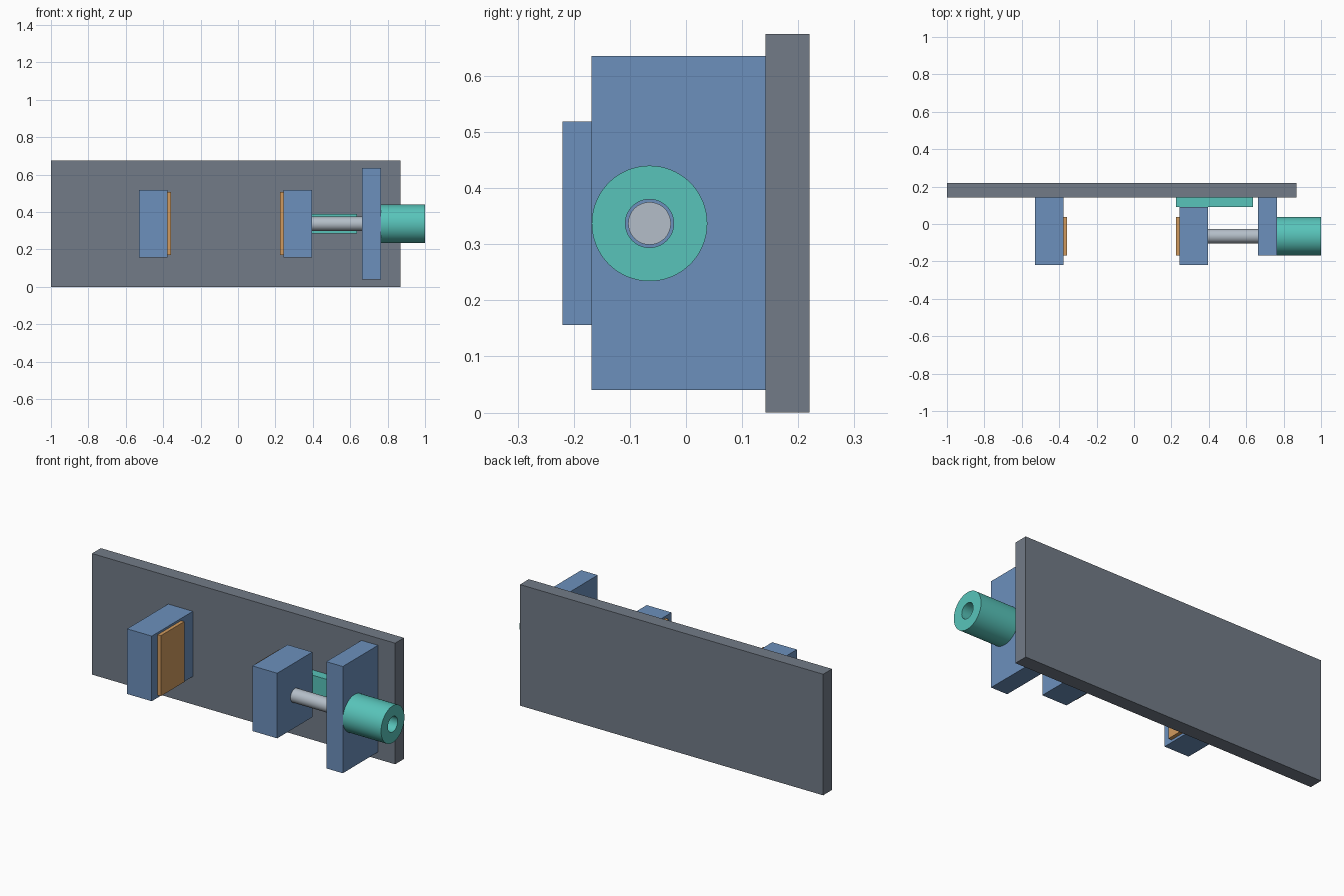
import bpy, bmesh, math
from mathutils import Matrix, Vector

if "Cube" in bpy.data.objects:
    bpy.data.objects.remove(bpy.data.objects["Cube"])


def material(name, hexcode):
    def lin(c):
        return c / 12.92 if c <= 0.04045 else ((c + 0.055) / 1.055) ** 2.4
    rgb = [lin(int(hexcode[i:i + 2], 16) / 255) for i in (0, 2, 4)]
    m = bpy.data.materials.new(name)
    m.diffuse_color = (*rgb, 1)
    m.use_nodes = True
    m.node_tree.nodes["Principled BSDF"].inputs["Base Color"].default_value = m.diffuse_color
    return m


GREY = material("plate grey", "727B87")
BLUE = material("block blue", "6C90BC")
TEAL = material("cylinder teal", "58C4BA")
ORANGE = material("pad orange", "D09A5E")
SILVER = material("rod silver", "B4BEC8")

AXIS_Y, AXIS_Z = -0.065, 0.337   # centre line of rod and cylinder
BORE = 0.043


def finish(name, bm, mat, smooth=False):
    bmesh.ops.recalc_face_normals(bm, faces=bm.faces)
    me = bpy.data.meshes.new(name)
    bm.to_mesh(me)
    bm.free()
    me.materials.append(mat)
    ob = bpy.data.objects.new(name, me)
    bpy.context.collection.objects.link(ob)
    if smooth:
        bpy.ops.object.select_all(action='DESELECT')
        ob.select_set(True)
        bpy.context.view_layer.objects.active = ob
        bpy.ops.object.shade_smooth_by_angle(angle=math.radians(35))
    return ob


def box(name, x, y, z, mat):
    bm = bmesh.new()
    bmesh.ops.create_cube(bm, size=1)
    for v in bm.verts:
        v.co = [r[0] + (c + 0.5) * (r[1] - r[0]) for r, c in zip((x, y, z), v.co)]
    return finish(name, bm, mat)


def lathe(name, profile, mat, closed=False, steps=64):
    """Spin (x, radius) points around the shared centre line."""
    bm = bmesh.new()
    vs = [bm.verts.new((x, AXIS_Y, AXIS_Z + r)) for x, r in profile]
    es = [bm.edges.new(p) for p in zip(vs, vs[1:])]
    if closed:
        es.append(bm.edges.new((vs[-1], vs[0])))
    bmesh.ops.spin(bm, geom=vs + es, cent=(0, AXIS_Y, AXIS_Z), axis=(1, 0, 0),
                   angle=2 * math.pi, steps=steps)
    bmesh.ops.remove_doubles(bm, verts=bm.verts, dist=1e-5)
    return finish(name, bm, mat, smooth=True)


# Back plate
box("back_plate", (-1, 0.87), (0.142, 0.22), (0, 0.675), GREY)

# Jaws with their grip pads
JAW_Z, PAD_Y, PAD_Z = (0.156, 0.519), (-0.168, 0.038), (0.17, 0.507)
box("fixed_jaw", (-0.53, -0.378), (-0.22, 0.142), JAW_Z, BLUE)
box("fixed_jaw_pad", (-0.378, -0.358), PAD_Y, PAD_Z, ORANGE)
box("sliding_jaw", (0.243, 0.396), (-0.22, 0.09), JAW_Z, BLUE)
box("sliding_jaw_pad", (0.225, 0.243), PAD_Y, PAD_Z, ORANGE)

# Guide rail behind the sliding jaw
box("guide_rail", (0.225, 0.637), (0.09, 0.142), (0.286, 0.39), TEAL)

# Support block, bored for the rod
support = box("support_block", (0.662, 0.764), (-0.168, 0.142), (0.04, 0.635), BLUE)
cutter = lathe("bore_cutter", [(0.6, 0), (0.6, BORE), (0.8, BORE), (0.8, 0)], BLUE)
cutter.hide_render = True
cutter.hide_set(True)
mod = support.modifiers.new("bore", 'BOOLEAN')
mod.operation = 'DIFFERENCE'
mod.solver = 'EXACT'
mod.object = cutter

# Drive rod and hollow cylinder
lathe("drive_rod", [(0.396, 0), (0.396, 0.038), (0.77, 0.038), (0.77, 0)], SILVER)
lathe("drive_cylinder", [(0.764, BORE), (0.764, 0.103), (1.0, 0.103), (1.0, BORE)],
      TEAL, closed=True)
